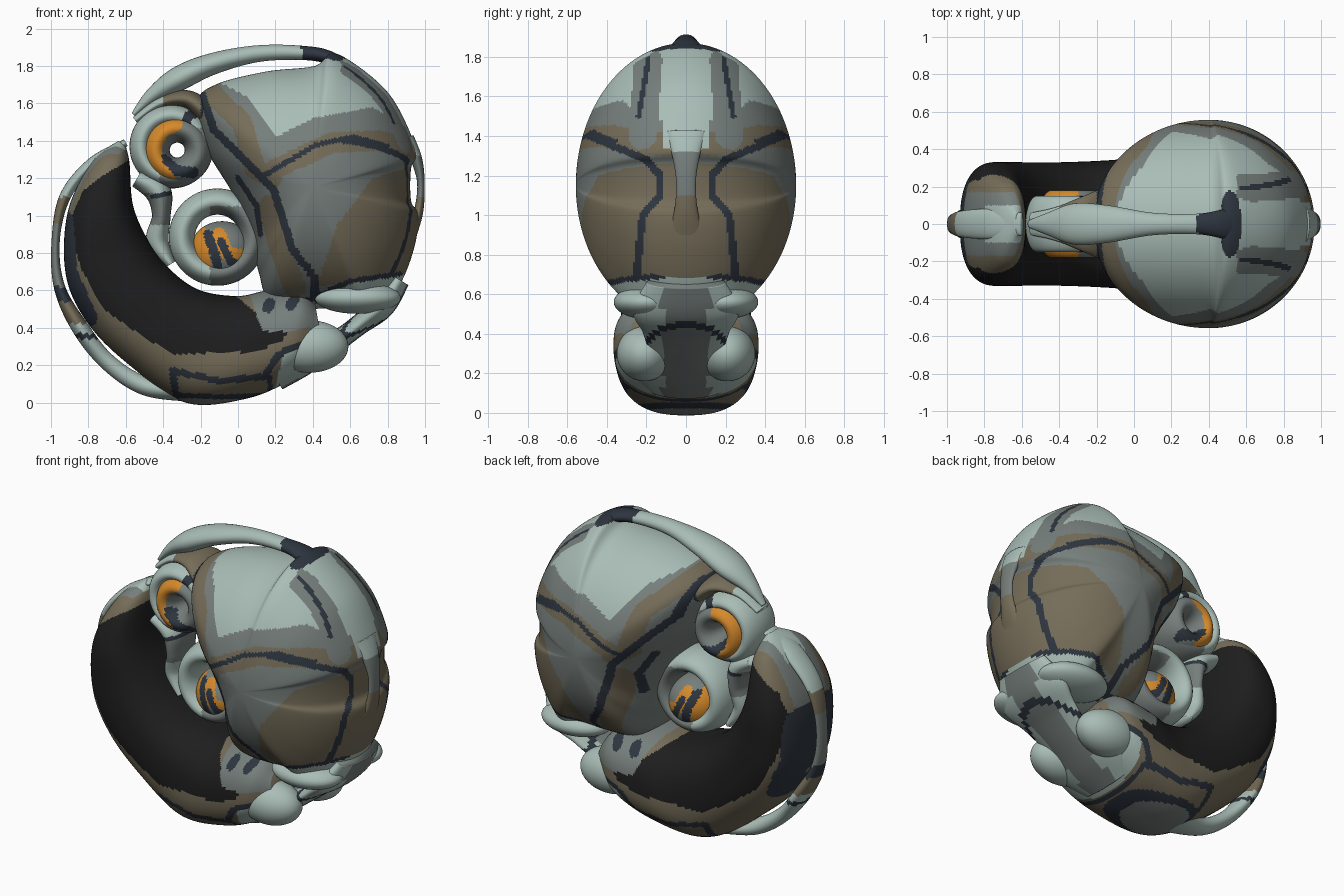
import bpy, bmesh, math
from mathutils import Vector, Matrix
from mathutils.geometry import intersect_point_line

cube = bpy.data.objects.get("Cube")
if cube:
    bpy.data.objects.remove(cube)

# Materials
COLOURS = {"sage": (.40, .51, .47), "grey": (.18, .21, .20), "olive": (.18, .153, .10),
           "navy": (.027, .036, .05), "black": (.013, .013, .013), "orange": (.66, .25, .025)}
NAMES = list(COLOURS)
MATS = []
for name, rgb in COLOURS.items():
    m = bpy.data.materials.new(name)
    m.use_nodes = True
    m.diffuse_color = (*rgb, 1)
    bsdf = m.node_tree.nodes["Principled BSDF"]
    bsdf.inputs["Base Color"].default_value = (*rgb, 1)
    bsdf.inputs["Roughness"].default_value = .7
    MATS.append(m)


# Colour rules
def side(c):
    return Vector((c.x, c.z))


def end_on(c):
    return Vector((abs(c.y), c.z))


def anywhere(c):
    return True


def back(c):
    return c.x > .55


def near(pts, width, view=side, where=anywhere):
    pts = [Vector(p) for p in pts]

    def test(c):
        if not where(c):
            return False
        p = view(c)
        for a, b in zip(pts, pts[1:]):
            q, t = intersect_point_line(p, a, b)
            q = Vector(q[:2]) if 0 <= t <= 1 else (a if t < 0 else b)
            if (p - q).length < width:
                return True
        return False
    return test


def inside(pts, view=side, where=anywhere):
    def test(c):
        x, z = view(c)
        odd = False
        for (ax, az), (bx, bz) in zip(pts, pts[1:] + pts[:1]):
            if (az > z) != (bz > z) and x < ax + (bx - ax) * (z - az) / (bz - az):
                odd = not odd
        return odd and where(c)
    return test


def paint(obj, base, rules=()):
    # later rules lie on top of earlier ones
    for m in MATS:
        obj.data.materials.append(m)
    for f in obj.data.polygons:
        f.use_smooth = True
        colour = next((n for n, test in reversed(rules) if test(f.center)), base)
        f.material_index = NAMES.index(colour)


# Shape helpers
def spline(pts, n, closed=False):
    pts = [Vector(p) for p in pts]
    k = len(pts)
    out = []
    for i in range(n):
        u = i * k / n if closed else i * (k - 1) / (n - 1)
        j = int(u) if closed else min(int(u), k - 2)
        t = u - j
        a, b, c, d = [pts[q % k] if closed else pts[max(0, min(k - 1, q))]
                      for q in range(j - 1, j + 3)]
        out.append((b * 2 + (c - a) * t + (a * 2 - b * 5 + c * 4 - d) * t * t
                    + (b * 3 - a - c * 3 + d) * t ** 3) / 2)
    return out


def skin(name, rings):
    bm = bmesh.new()
    vs = [[bm.verts.new(p) for p in r] for r in rings]
    for a, b in zip(vs, vs[1:]):
        for i in range(len(a)):
            j = (i + 1) % len(a)
            bm.faces.new((a[i], a[j], b[j], b[i]))
    bm.faces.new(vs[0])
    bm.faces.new(vs[-1])
    bmesh.ops.recalc_face_normals(bm, faces=bm.faces)
    me = bpy.data.meshes.new(name)
    bm.to_mesh(me)
    bm.free()
    obj = bpy.data.objects.new(name, me)
    bpy.context.collection.objects.link(obj)
    return obj


def pillow(name, centre, outline, depth, rows=150, segs=300):
    edge = spline(outline, segs, True)
    c = Vector(centre)
    rings = []
    for i in range(rows + 1):
        t = (i / rows - .5) * math.pi * .994
        ring = [c + (e - c) * math.cos(t) for e in edge]
        rings.append([(p.x, depth * math.sin(t), p.y) for p in ring])
    return skin(name, rings)


def section(inner, outer, depth, segs, power):
    mid, half = (inner + outer) / 2, (outer - inner) / 2
    ring = []
    for i in range(segs):
        a = i * math.tau / segs
        u, v = [math.copysign(abs(w) ** power, w) for w in (math.cos(a), math.sin(a))]
        p = mid + half * u
        ring.append((p.x, depth * v, p.y))
    return ring


def loft(name, stations, n=220, segs=130, power=.8):
    return skin(name, [section(Vector(s[0:2]), Vector(s[2:4]), s[4], segs, power)
                       for s in spline(stations, n)])


def tube(name, pts, n=90, segs=32):
    s = spline(pts, n)
    rings = []
    for i, p in enumerate(s):
        d = Vector(s[min(i + 1, n - 1)][:2]) - Vector(s[max(i - 1, 0)][:2])
        across = Vector((-d.y, d.x)).normalized() * p[2]
        c = Vector(p[:2])
        rings.append(section(c - across, c + across, p[3], segs, 1))
    return skin(name, rings)


def place(name, x, y, z, stretch):
    obj = bpy.context.object
    obj.name = name
    obj.data.transform(Matrix.Translation((x, y, z)) @ Matrix.Diagonal((*stretch, 1))
                       @ Matrix.Rotation(math.pi / 2, 4, "X"))
    return obj


def ring(name, x, z, major, minor, depth):
    bpy.ops.mesh.primitive_torus_add(major_segments=110, minor_segments=40,
                                     major_radius=major, minor_radius=minor, location=(0, 0, 0))
    return place(name, x, 0, z, (1, depth / minor, 1))


def lump(name, x, y, z, size):
    bpy.ops.mesh.primitive_uv_sphere_add(segments=64, ring_count=44, radius=1, location=(0, 0, 0))
    return place(name, x, y, z, size)


# Large egg-shaped body
body = pillow("main_shell", (.4, 1.15), [
    (.5, 1.87), (.64, 1.8), (.8, 1.66), (.9, 1.49), (.955, 1.33), (.925, 1.25), (.925, 1.08),
    (.965, 1), (.94, .82), (.86, .62), (.73, .46), (.56, .5), (.2, .52), (.11, .7), (.08, .88),
    (-.03, 1.12), (-.17, 1.36), (-.22, 1.6), (-.12, 1.7), (.15, 1.77), (.41, 1.8)], .557)
patches = [
    ("sage", inside([(-.15, 1.74), (.04, 1.64), (.2, 1.42), (.4, 1.52), (.72, 1.58), (.9, 1.47),
                     (.9, 1.9), (.2, 1.95)])),
    ("olive", inside([(.72, 1.2), (1, 1.28), (1, .7), (.6, .65), (.42, .62), (.53, .95)])),
    ("olive", near([(-.15, 1.66), (.02, 1.5), (.09, 1.25), (.18, 1.2)], .055)),
    ("olive", near([(.2, 1.25), (.5, 1.39), (.75, 1.4), (1, 1.34)], .055)),
    ("olive", near([(.17, 1.05), (.22, .85), (.3, .62)], .06)),
    ("grey", near([(.19, 1.78), (.22, 1.4)], .07, end_on, back)),
    ("sage", inside([(-.1, 1.3), (.12, 1.34), (.08, 1.9), (-.1, 1.9)], end_on, back)),
    ("sage", inside([(.36, .54), (.6, .65), (.85, .69), (1, .68), (1, .4), (.4, .4)]))]
seams = [
    near([(-.19, 1.64), (-.13, 1.46), (.03, 1.3), (.19, 1.14), (.29, .82), (.4, .68),
          (.42, .55)], .021),
    near([(.15, 1.22), (.42, 1.38), (.62, 1.42), (.8, 1.37)], .014),
    near([(.36, .54), (.6, .65), (.87, .69)], .013),
    near([(0, 1.2), (.1, 1.05), (.12, .9)], .015),
    near([(.36, 1.9), (.54, 1.86)], .035),
    near([(.19, 1.79), (.24, 1.5)], .013, end_on, back),
    near([(.49, 1.4), (.2, 1.28), (.13, 1.2), (.13, 1.1), (.22, 1), (.25, .68)],
         .019, end_on, back)]
paint(body, "grey", patches + [("navy", s) for s in seams])

# Dark crescent sweeping under the body
crescent = loft("lower_crescent", [
    (-.6, 1.37, -.64, 1.4, .06), (-.58, 1.28, -.78, 1.29, .22), (-.56, 1.05, -.91, 1.02, .32),
    (-.47, .85, -.92, .68, .33), (-.35, .7, -.8, .42, .33), (-.2, .6, -.58, .2, .33),
    (0, .57, -.28, 0, .34), (.16, .6, .04, .02, .36), (.34, .6, .28, .12, .36),
    (.41, .54, .46, .26, .28)])
bands = [
    ("grey", near([(-.98, 1.02), (-.85, 1.26), (-.6, 1.44)], .07, where=lambda c: abs(c.y) < .17)),
    ("sage", near([(-.8, 1.32), (-.6, 1.42)], .06, where=lambda c: abs(c.y) < .1)),
    ("black", inside([(-.56, 1.31), (-.73, 1.21), (-.83, 1.13), (-.91, .95), (-.84, .72),
                      (-.72, .5), (-.52, .36), (-.35, .26), (.1, .27), (.28, .36), (.12, .46),
                      (-.05, .6), (-.4, .76), (-.53, 1.05)])),
    ("grey", inside([(.13, .38), (.28, .38), (.5, .42), (.5, .7), (.02, .7)])),
    ("sage", inside([(.19, .05), (.24, .25), (.5, .36), (.5, .05)])),
    ("grey", lambda c: c.z < .03)]
trim = [
    near([(-.92, .98), (-.9, .7), (-.79, .45)], .04),
    near([(-.33, .03), (-.35, .17), (-.1, .115), (.14, .14), (.22, .26), (.4, .34)], .018),
    near([(-.33, .04), (-.1, .03), (.17, .04), (.17, .14)], .013),
    near([(.16, .51), (.17, .53)], .03),
    near([(.28, .52), (.3, .55)], .028)]
paint(crescent, "olive", bands + [("navy", t) for t in trim])

# Neck joining the body to the crescent, with paired lumps at the lower back
neck = tube("neck", [(.86, .66, .06, .2), (.77, .52, .07, .27), (.64, .41, .055, .22),
                     (.5, .31, .06, .2), (.34, .22, .08, .27), (.2, .13, .07, .2)])
paint(neck, "grey", [("sage", lambda c: abs(c.y) > .12),
                     ("navy", near([(0, .45), (.12, .43), (.22, .34)], .015, end_on))])
for s, label in ((1, "rear"), (-1, "front")):
    paint(lump(label + "_lower_lump", .38, s * .21, .3, (.21, .14, .14)), "sage",
          [("grey", lambda c: c.x < .24)])
    paint(lump(label + "_upper_lump", .64, s * .2, .56, (.23, .165, .085)), "sage")

# Raised rims around the outline
top_rim = tube("top_rim", [(-.56, 1.54, .012, .02), (-.46, 1.64, .04, .06), (-.32, 1.73, .065, .11),
                           (-.14, 1.81, .058, .1), (.1, 1.865, .045, .06),
                           (.34, 1.87, .038, .055), (.5, 1.84, .035, .08), (.66, 1.74, .02, .08)])
paint(top_rim, "sage", [("navy", lambda c: .34 < c.x < .55)])
left_rim = tube("left_rim", [(-.6, 1.39, .02, .06), (-.78, 1.28, .03, .08), (-.925, 1.1, .03, .07),
                             (-.975, .86, .022, .05), (-.955, .62, .03, .06), (-.85, .41, .045, .1),
                             (-.7, .22, .045, .06), (-.5, .09, .05, .07), (-.26, .06, .055, .14)])
paint(left_rim, "sage", [("olive", lambda c: .42 < c.z < .55 or .95 < c.z < 1.1),
                         ("grey", lambda c: .55 <= c.z <= .95),
                         ("navy", lambda c: .34 < c.z < .37 or .54 < c.z < .62)])
right_strap = tube("right_strap", [(.91, 1.42, .03, .1), (.955, 1.3, .03, .07),
                                   (.978, 1.17, .02, .05), (.965, 1.02, .025, .06),
                                   (.92, .88, .03, .1)])
paint(right_strap, "grey", [("olive", lambda c: c.z < 1.1), ("sage", lambda c: c.z > 1.32)])

# Brow and bridge between the rings
paint(tube("brow", [(-.55, 1.51, .02, .06), (-.42, 1.6, .03, .09), (-.27, 1.62, .05, .15),
                    (-.15, 1.53, .06, .2)]), "olive",
      [("sage", lambda c: c.x < -.4), ("navy", lambda c: c.x > -.2)])
paint(tube("bridge", [(-.54, 1.2, .05, .13), (-.43, 1.13, .07, .14), (-.41, 1, .05, .13),
                      (-.43, .86, .06, .1), (-.36, .74, .03, .1)]), "grey",
      [("sage", lambda c: c.z > 1.12 or c.z < .95),
       ("navy", near([(-.46, 1.1), (-.32, 1.13)], .012))])

# Coiled rings with an orange inner coil above and an orange inner ball below
upper = ring("upper_outer_ring", -.355, 1.37, .165, .06, .15)
paint(upper, "grey", [("sage", lambda c: c.x < -.42 or c.z > 1.47),
                      ("navy", near([(-.29, 1.44), (-.27, 1.53), (-.2, 1.56)], .025))])
lower = ring("lower_outer_ring", -.11, .885, .19, .07, .16)
paint(lower, "grey", [("sage", lambda c: c.x < -.15 or c.z > 1.05)])
coil = ring("upper_inner_coil", -.325, 1.35, .115, .075, .18)
paint(coil, "grey", [
    ("navy", near([(-.4, 1.3), (-.33, 1.24), (-.24, 1.23)], .03)),
    ("orange", near([(-.34, 1.5), (-.42, 1.45), (-.46, 1.36), (-.45, 1.27), (-.38, 1.19)], .048))])
ball = lump("lower_inner_ball", -.085, 0, .805, (.175, .18, .165))
paint(ball, "grey", [
    ("orange", near([(-.2, .9), (-.2, .78), (-.16, .66)], .042)),
    ("navy", near([(-.16, .9), (-.12, .78), (-.09, .65)], .025)),
    ("orange", near([(-.1, .9), (-.06, .8), (.08, .77)], .035)),
    ("navy", near([(-.09, .86), (-.04, .755), (.06, .71)], .022))])
